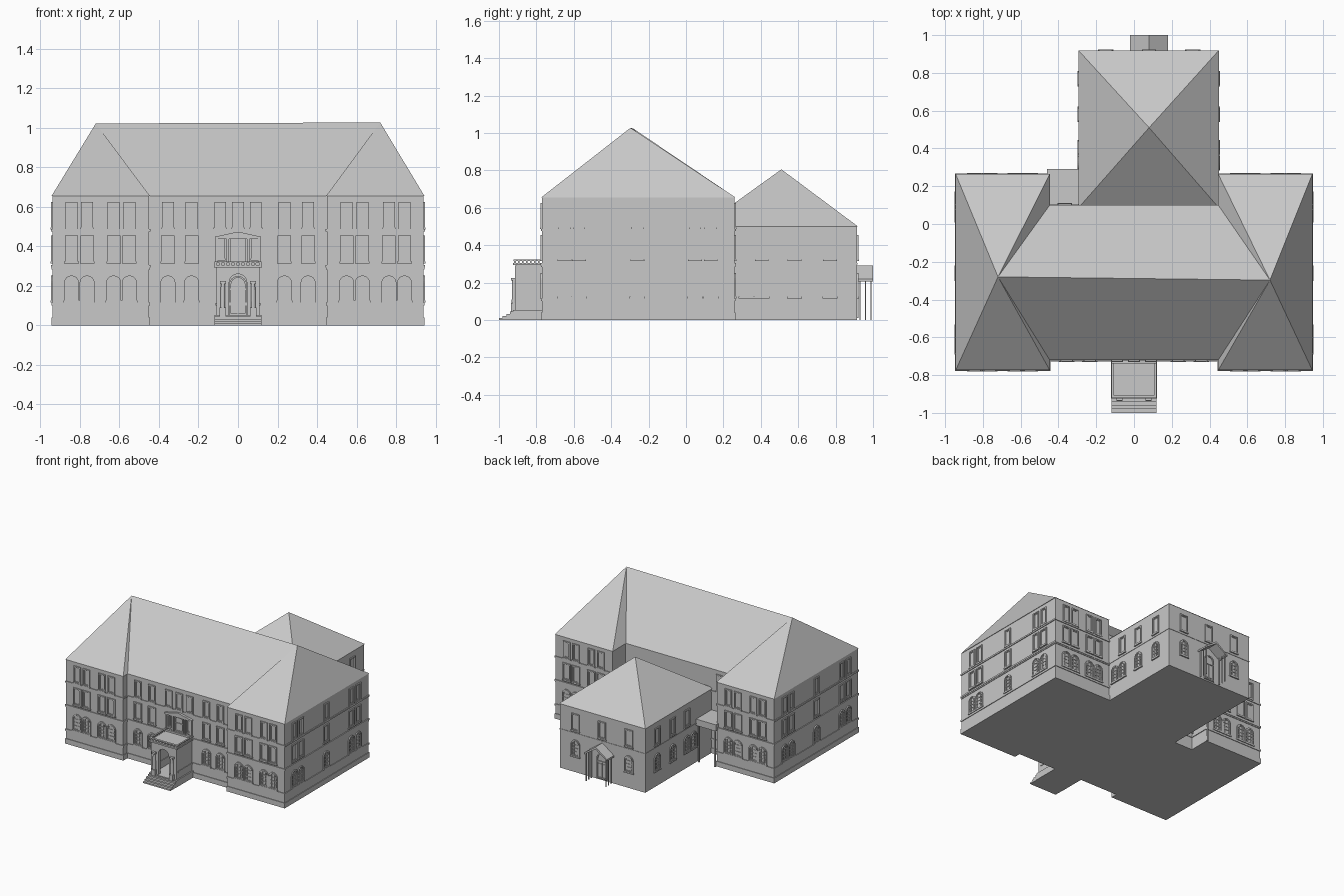
import bpy, bmesh, math
from mathutils import Matrix, Vector

cube = bpy.data.objects.get("Cube")
if cube:
    bpy.data.objects.remove(cube)

# One flat stone grey for the whole building
stone = bpy.data.materials.new("stone_grey")
stone.use_nodes = True
stone.diffuse_color = (0.58, 0.58, 0.58, 1)
stone.node_tree.nodes["Principled BSDF"].inputs["Base Color"].default_value = (0.58, 0.58, 0.58, 1)


def finish(name, bm):
    bmesh.ops.recalc_face_normals(bm, faces=bm.faces)
    mesh = bpy.data.meshes.new(name)
    bm.to_mesh(mesh)
    bm.free()
    mesh.materials.append(stone)
    obj = bpy.data.objects.new(name, mesh)
    bpy.context.collection.objects.link(obj)


def box(bm, x0, x1, y0, y1, z0, z1, m=Matrix()):
    size = Matrix.Diagonal((x1 - x0, y1 - y0, z1 - z0, 1))
    mid = Matrix.Translation(((x0 + x1) / 2, (y0 + y1) / 2, (z0 + z1) / 2))
    bmesh.ops.create_cube(bm, size=1, matrix=m @ mid @ size)


def prism(bm, pts, d0, d1, m):
    lo = [bm.verts.new(m @ Vector((u, v, d0))) for u, v in pts]
    hi = [bm.verts.new(m @ Vector((u, v, d1))) for u, v in pts]
    bm.faces.new(lo[::-1])
    bm.faces.new(hi)
    for i in range(len(pts)):
        j = (i + 1) % len(pts)
        bm.faces.new((lo[i], lo[j], hi[j], hi[i]))


def ring(bm, outer, inner, d0, d1, m):
    rows = [[bm.verts.new(m @ Vector((u, v, d))) for u, v in pts]
            for pts, d in ((outer, d0), (outer, d1), (inner, d1), (inner, d0))]
    for i in range(len(outer)):
        j = (i + 1) % len(outer)
        for k in range(4):
            a, b = rows[k], rows[(k + 1) % 4]
            bm.faces.new((a[i], a[j], b[j], b[i]))


def outline(w, h, arched, inset=0):
    r = w / 2 - inset
    if not arched:
        return [(-r, inset), (r, inset), (r, h - inset), (-r, h - inset)]
    arc = [(r * math.cos(math.pi * i / 12), h - w / 2 + r * math.sin(math.pi * i / 12)) for i in range(13)]
    return [(-r, inset), (r, inset)] + arc


def on_wall(x, y, z, normal):
    """Local u runs along the wall, v up and the third axis outward."""
    n = Vector(normal)
    up = Vector((0, 0, 1))
    m = Matrix((up.cross(n), up, n)).transposed().to_4x4()
    m.translation = (x, y, z)
    return m


FRONT, BACK, RIGHT, LEFT = (0, -1, 0), (0, 1, 0), (-1, 0, 0), (1, 0, 0)

# Wall blocks: x0, x1, y0, y1, height
main = (-0.46, 0.46, -0.72, 0.10)
wings = [(-0.94, -0.45, -0.77, 0.26), (0.45, 0.94, -0.77, 0.26)]
annex = (-0.29, 0.445, 0.09, 0.915)
EAVE, ANNEX_EAVE = 0.655, 0.5
for name, foot, top in (("main_walls", main, EAVE), ("right_wing_walls", wings[0], EAVE),
                        ("left_wing_walls", wings[1], EAVE), ("rear_annex_walls", annex, ANNEX_EAVE)):
    bm = bmesh.new()
    box(bm, *foot, 0, top)
    finish(name, bm)

# Plinth and string courses, stepping out from the walls
bm = bmesh.new()
for z0, z1, out in ((0, 0.04, 0.005), (0.1, 0.115, 0.005), (0.283, 0.292, 0.004),
                    (0.292, 0.305, 0.007), (0.475, 0.487, 0.006)):
    for x0, x1, y0, y1 in [main] + wings:
        box(bm, x0 - out, x1 + out, y0 - out, y1 + out, z0, z1)
box(bm, annex[0] - .003, annex[1] + .003, 0.2, annex[3] + .003, 0.297, 0.305)
finish("string_courses", bm)


# Hipped roofs
def roof(name, foot, z, peaks, grow=0.004):
    x0, x1, y0, y1 = foot
    bm = bmesh.new()
    a, b, c, d = [bm.verts.new((x, y, z)) for x, y in ((x0 - grow, y0 - grow), (x1 + grow, y0 - grow),
                                                       (x1 + grow, y1 + grow), (x0 - grow, y1 + grow))]
    p = bm.verts.new(peaks[0])
    q = bm.verts.new(peaks[1]) if len(peaks) > 1 else p
    bm.faces.new((d, c, b, a))
    bm.faces.new((b, c, q))
    bm.faces.new((d, a, p))
    for i, j in ((a, b), (c, d)):
        if p is q:
            bm.faces.new((i, j, p))
        else:
            bm.faces.new((i, j, q, p) if i is a else (i, j, p, q))
    finish(name, bm)


peak_r, peak_l = (-0.72, -0.28, 1.022), (0.72, -0.297, 1.027)
roof("main_roof", (-0.45, 0.45, -0.72, 0.10), EAVE, (peak_r, peak_l), 0)
roof("right_wing_roof", wings[0], EAVE, (peak_r,))
roof("left_wing_roof", wings[1], EAVE, (peak_l,))
roof("rear_annex_roof", annex, ANNEX_EAVE, ((0.08, 0.51, 0.805),))


# Windows: raised surround, inner sash and glazing bars
def window(bm, m, w, h, arched):
    t = 0.009
    ring(bm, outline(w, h, arched), outline(w, h, arched, t), -0.002, 0.008, m)
    ring(bm, outline(w, h, arched, t), outline(w, h, arched, t + 0.005), -0.002, 0.003, m)
    box(bm, -w / 2 - 0.003, w / 2 + 0.003, -0.006, 0.003, 0, 0.01, m)
    if arched:
        for u in (-w / 6, w / 6):
            box(bm, u - 0.0015, u + 0.0015, t, h - 0.014, 0, 0.004, m)
        for v in (h * 0.3, h * 0.5, h * 0.7):
            box(bm, -w / 2 + t, w / 2 - t, v - 0.0015, v + 0.0015, 0, 0.004, m)


FLOORS = ((0.122, 0.076, 0.13, True), (0.32, 0.068, 0.135, False), (0.492, 0.06, 0.133, False))
wing_x = (0.843, 0.764, 0.63, 0.55)
side_y = (-0.65, -0.572, -0.26, 0.048, 0.132)
front, sides, rear, annex_win = [bmesh.new() for _ in range(4)]
for level, (z, w, h, arched) in enumerate(FLOORS):
    for s, side in ((-1, RIGHT), (1, LEFT)):
        for x in wing_x:
            window(front, on_wall(s * x, -0.77, z, FRONT), w, h, arched)
            window(rear, on_wall(s * x, 0.26, z, BACK), w, h, arched)
        for x in (0.355, 0.235) + ((0.09,) if level == 2 else ()):
            window(front, on_wall(s * x, -0.72, z, FRONT), w, h, arched)
        for y in side_y:
            window(sides, on_wall(s * 0.94, y, z, side), w, h, arched)
        if level < 2:
            for y in (0.405, 0.58, 0.77) + ((0.323,) if level == 0 else ()):
                window(annex_win, on_wall(annex[1] if s > 0 else annex[0], y, z, side), w, h, arched)
            window(annex_win, on_wall(0.08 + s * 0.23, 0.915, z, BACK), w, h, arched)
window(front, on_wall(0, -0.72, 0.492, FRONT), 0.06, 0.133, False)
window(rear, on_wall(-0.367, 0.10, 0.492, BACK), 0.07, 0.133, False)
window(annex_win, on_wall(0.08, 0.915, 0.32, BACK), 0.068, 0.135, False)
for name, bm in (("front_windows", front), ("side_windows", sides),
                 ("rear_windows", rear), ("annex_windows", annex_win)):
    finish(name, bm)

# Pedimented window group above the entrance
bm = bmesh.new()
m = on_wall(0, -0.72, 0, FRONT)
box(bm, -0.115, 0.115, 0.305, 0.318, 0, 0.016, m)
box(bm, -0.115, 0.115, 0.438, 0.448, 0, 0.018, m)
prism(bm, [(-0.118, 0.448), (0.118, 0.448), (0, 0.474)], 0, 0.018, m)
window(bm, on_wall(0, -0.72, 0.318, FRONT), 0.075, 0.12, False)
box(bm, -0.037, 0.037, 0.385, 0.39, 0, 0.006, m)
for s in (-1, 1):
    window(bm, on_wall(s * 0.083, -0.72, 0.335, FRONT), 0.034, 0.103, False)
    for u in (0.052, 0.107):
        box(bm, s * u - 0.006, s * u + 0.006, 0.318, 0.438, 0, 0.012, m)
finish("pediment_window", bm)

# Entrance porch with an open arch
bm = bmesh.new()
box(bm, -0.12, 0.12, -0.925, -0.71, 0, 0.052)
arch = outline(0.09, 0.21, True)
shell = [(-0.11, 0.05), (-0.045, 0.05)] + [(u, v + 0.05) for u, v in arch[:1:-1]] \
    + [(0.045, 0.05), (0.11, 0.05), (0.11, 0.29), (-0.11, 0.29)]
prism(bm, shell, 0.17, 0.195, m)
for s in (-1, 1):
    box(bm, s * 0.1 - 0.01, s * 0.1 + 0.01, -0.895, -0.71, 0.05, 0.29)
    box(bm, s * 0.1 - 0.014, s * 0.1 + 0.014, -0.895, -0.71, 0.1, 0.112)
box(bm, -0.11, 0.11, -0.91, -0.71, 0.275, 0.295)
box(bm, -0.122, 0.122, -0.925, -0.71, 0.293, 0.305)
finish("entrance_porch", bm)

# Roof railing of the porch
bm = bmesh.new()
rail = [(-0.12, -0.922), (0.12, -0.922), (0.12, -0.72), (-0.12, -0.72)]
inner = [(-0.108, -0.905), (0.108, -0.905), (0.108, -0.72), (-0.108, -0.72)]
ring(bm, rail, inner, 0.316, 0.322, Matrix())
for i in range(10):
    x, y = -0.114 + i * 0.0253, -0.914 + i * 0.021
    box(bm, x - 0.004, x + 0.004, -0.919, -0.909, 0.304, 0.317)
    for s in (-1, 1):
        box(bm, s * 0.114 - 0.004, s * 0.114 + 0.004, y - 0.004, y + 0.004, 0.304, 0.317)
finish("porch_railing", bm)

# Porch columns with base and capital
bm = bmesh.new()
for s in (-1, 1):
    bmesh.ops.create_cone(bm, cap_ends=True, segments=12, radius1=0.012, radius2=0.01, depth=0.13,
                          matrix=Matrix.Translation((s * 0.077, -0.92, 0.15)))
    box(bm, s * 0.077 - 0.016, s * 0.077 + 0.016, -0.936, -0.905, 0.03, 0.09)
    box(bm, s * 0.077 - 0.015, s * 0.077 + 0.015, -0.935, -0.905, 0.21, 0.224)
finish("porch_columns", bm)

# Entrance steps
bm = bmesh.new()
for i in range(4):
    box(bm, -0.118, 0.118, -1.0 + i * 0.02, -0.9, 0, 0.011 * (i + 1))
finish("entrance_steps", bm)

# Front and back doors
bm = bmesh.new()
for x, y, z, n in ((0, -0.72, 0.05, FRONT), (0.08, 0.915, 0.01, BACK)):
    d = on_wall(x, y, z, n)
    ring(bm, outline(0.088, 0.2, True), outline(0.088, 0.2, True, 0.009), 0, 0.008, d)
    box(bm, -0.037, 0.037, 0.128, 0.136, 0, 0.007, d)
    box(bm, -0.002, 0.002, 0, 0.13, 0, 0.006, d)
    for s in (-1, 1):
        panel = [(u + s * 0.018, v + 0.02) for u, v in outline(0.024, 0.095, False)]
        prism(bm, panel, 0, 0.004, d)
finish("doors", bm)

# Gabled rear canopy on thin posts
bm = bmesh.new()
m = on_wall(0.08, 0.91, 0, BACK)
prism(bm, [(-0.1, 0.205), (-0.1, 0.218), (0, 0.29), (0.1, 0.218), (0.1, 0.205), (0, 0.272)], 0, 0.09, m)
for s in (-1, 1):
    for y in (0.93, 0.96, 0.99):
        box(bm, 0.08 + s * 0.085 - 0.003, 0.08 + s * 0.085 + 0.003, y - 0.003, y + 0.003, 0, 0.22)
finish("rear_canopy", bm)

# Flat canopy in the corner between the annex and the right wing
bm = bmesh.new()
box(bm, -0.46, -0.285, 0.09, 0.29, 0.285, 0.335)
for x in (-0.445, -0.305):
    box(bm, x - 0.005, x + 0.005, 0.272, 0.282, 0, 0.29)
finish("corner_canopy", bm)
